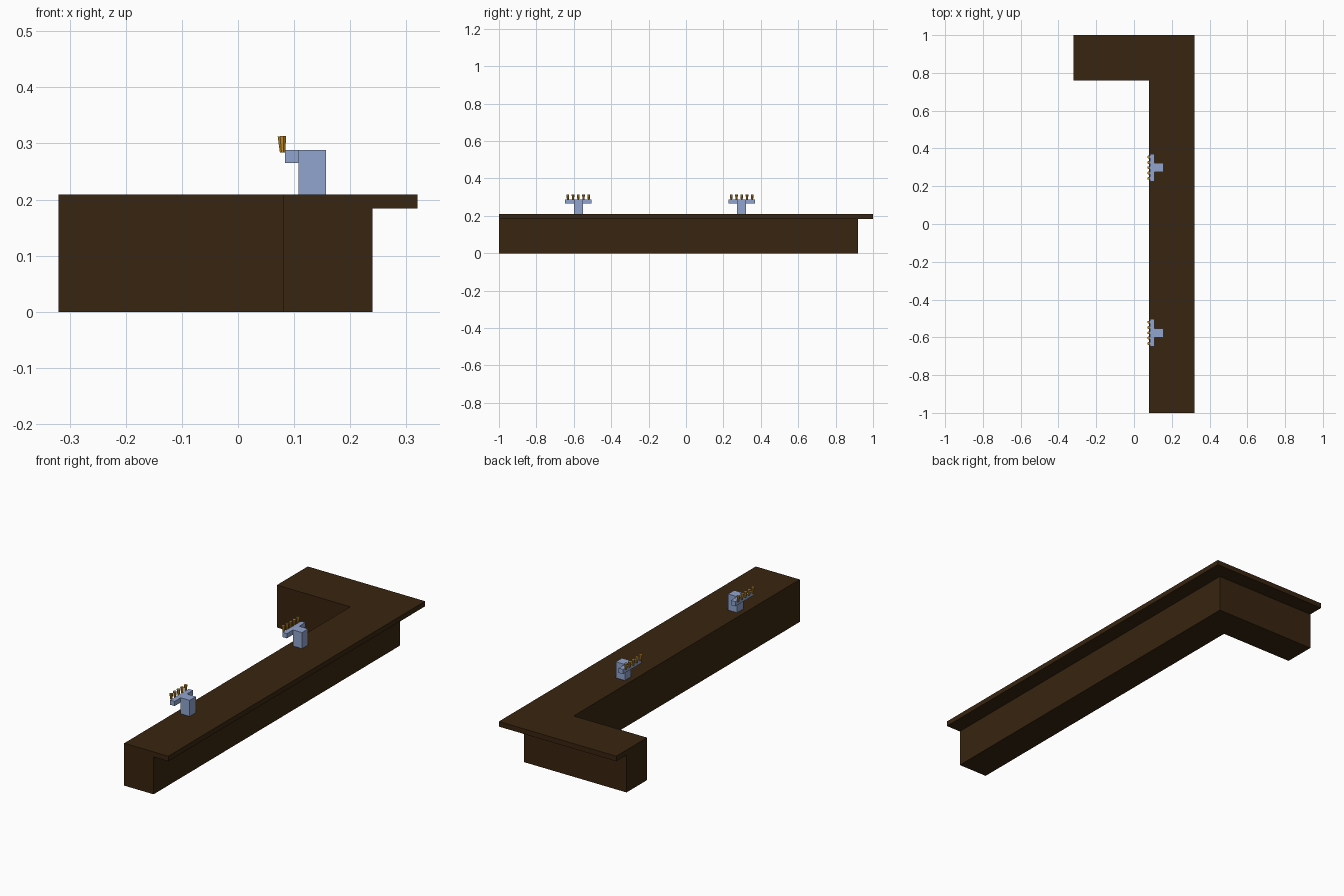
import bpy, bmesh, math
from mathutils import Matrix

if "Cube" in bpy.data.objects:
    bpy.data.objects.remove(bpy.data.objects["Cube"])


def material(name, rgb):
    m = bpy.data.materials.new(name)
    m.diffuse_color = (*rgb, 1)
    m.use_nodes = True
    m.node_tree.nodes["Principled BSDF"].inputs["Base Color"].default_value = m.diffuse_color
    return m


WOOD = material("dark wood", (0.040, 0.018, 0.005))
STEEL = material("pale blue metal", (0.285, 0.375, 0.62))
GOLD = material("gold", (0.58, 0.28, 0.022))


def finish(bm, name, mat):
    bmesh.ops.recalc_face_normals(bm, faces=bm.faces)
    me = bpy.data.meshes.new(name)
    bm.to_mesh(me)
    bm.free()
    me.materials.append(mat)
    ob = bpy.data.objects.new(name, me)
    bpy.context.collection.objects.link(ob)
    return ob


def prism(name, outline, z0, z1, mat):
    bm = bmesh.new()
    face = bm.faces.new([bm.verts.new((x, y, z0)) for x, y in outline])
    ext = bmesh.ops.extrude_face_region(bm, geom=[face])
    for v in ext["geom"]:
        if isinstance(v, bmesh.types.BMVert):
            v.co.z = z1
    return finish(bm, name, mat)


# L-shaped bar counter: overhang profile swept round a mitred corner
profile = [(0, 0), (0.16, 0), (0.16, 0.184), (0.24, 0.184), (0.24, 0.209), (0, 0.209)]
bm = bmesh.new()
rings = [
    [bm.verts.new((0.08 + d, -1, z)) for d, z in profile],
    [bm.verts.new((0.08 + d, 0.76 + d, z)) for d, z in profile],
    [bm.verts.new((-0.32, 0.76 + d, z)) for d, z in profile],
]
n = len(profile)
for a, b in zip(rings, rings[1:]):
    for i in range(n):
        j = (i + 1) % n
        bm.faces.new((a[i], a[j], b[j], b[i]))
bm.faces.new(rings[0])
bm.faces.new(rings[-1])
finish(bm, "bar_counter", WOOD)

# Two beer taps
for k, cy in enumerate((0.298, -0.576), 1):
    # Tower column
    prism(f"tap_tower_{k}", [(0.108, cy - 0.024), (0.157, cy - 0.024),
                             (0.157, cy + 0.024), (0.108, cy + 0.024)], 0.209, 0.288, STEEL)
    # Cross bar
    prism(f"tap_crossbar_{k}", [(0.084, cy - 0.072), (0.108, cy - 0.072),
                                (0.108, cy + 0.072), (0.084, cy + 0.072)], 0.265, 0.288, STEEL)
    # Five tapered handles
    bm = bmesh.new()
    for i in range(-2, 3):
        bmesh.ops.create_cone(
            bm, cap_ends=True, segments=8, radius1=0.005, radius2=0.0083, depth=0.029,
            matrix=Matrix.Translation((0.0788, cy + i * 0.028, 0.2985))
            @ Matrix.Rotation(math.radians(-2), 4, "Y") @ Matrix.Rotation(math.pi / 8, 4, "Z"))
    finish(bm, f"tap_handles_{k}", GOLD)
